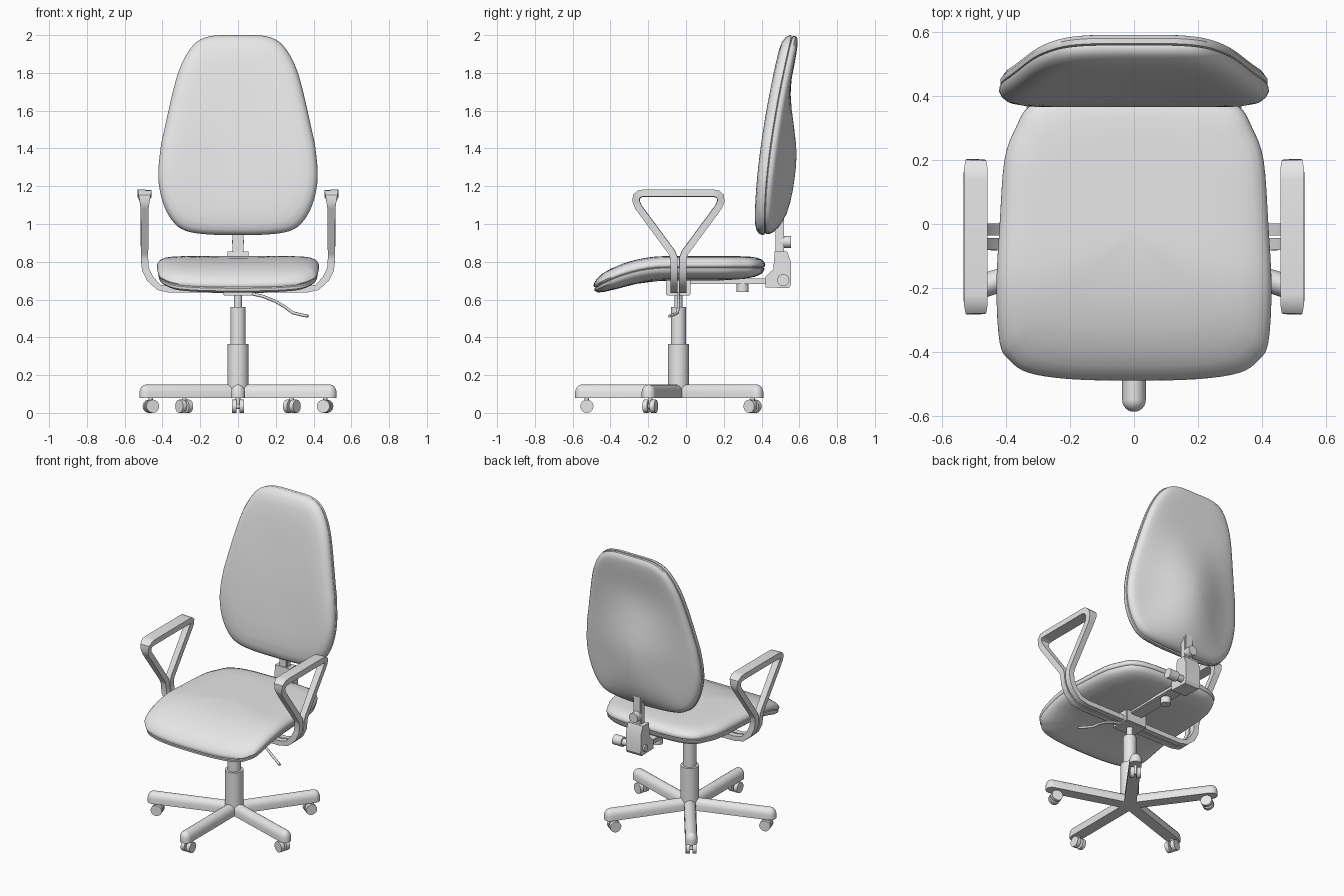
import bpy, bmesh, math
from mathutils import Vector, Matrix, Quaternion

cube = bpy.data.objects.get("Cube")
if cube:
    bpy.data.objects.remove(cube, do_unlink=True)

GREY = (0.8, 0.8, 0.8, 1)
mat = bpy.data.materials.new("plain_grey")
mat.use_nodes = True
mat.diffuse_color = GREY
mat.node_tree.nodes["Principled BSDF"].inputs["Base Color"].default_value = GREY
CY = -0.04  # column axis


def finish(name, bm, angle=40):
    bmesh.ops.recalc_face_normals(bm, faces=bm.faces)
    me = bpy.data.meshes.new(name)
    bm.to_mesh(me)
    bm.free()
    me.materials.append(mat)
    ob = bpy.data.objects.new(name, me)
    bpy.context.collection.objects.link(ob)
    bpy.ops.object.select_all(action='DESELECT')
    ob.select_set(True)
    bpy.context.view_layer.objects.active = ob
    bpy.ops.object.shade_smooth_by_angle(angle=math.radians(angle))
    return ob


def loft(name, rings, angle=40):
    """Skin a stack of equal-length closed rings and cap both ends."""
    bm = bmesh.new()
    vs = [[bm.verts.new(p) for p in ring] for ring in rings]
    n = len(vs[0])
    for a, b in zip(vs, vs[1:]):
        for i in range(n):
            j = (i + 1) % n
            bm.faces.new((a[i], a[j], b[j], b[i]))
    bm.faces.new(vs[0])
    bm.faces.new(vs[-1])
    return finish(name, bm, angle)


def cylinder(name, a, b, r, sides=24):
    a, b = Vector(a), Vector(b)
    turn = Vector((0, 0, 1)).rotation_difference(b - a).to_matrix().to_4x4()
    bm = bmesh.new()
    bmesh.ops.create_cone(bm, cap_ends=True, segments=sides, radius1=r, radius2=r,
                          depth=(b - a).length,
                          matrix=Matrix.Translation((a + b) / 2) @ turn)
    return finish(name, bm)


def box(name, lo, hi, bevel=0.006):
    lo, hi = Vector(lo), Vector(hi)
    bm = bmesh.new()
    bmesh.ops.create_cube(bm, size=1, matrix=Matrix.Translation((lo + hi) / 2)
                          @ Matrix.Diagonal((*(hi - lo), 1)))
    bmesh.ops.bevel(bm, geom=bm.edges[:], offset=bevel, segments=2, affect='EDGES')
    return finish(name, bm)


def outline(half, steps=4):
    """Mirror half an outline and round it with a Catmull-Rom spline."""
    pts = [Vector(p) for p in half] + [Vector((-x, y)) for x, y in half[-2:0:-1]]
    n, out = len(pts), []
    for i in range(n):
        p, q, r, s = (pts[(i + k) % n] for k in (-1, 0, 1, 2))
        for k in range(steps):
            t = k / steps
            out.append(0.5 * (2 * q + (r - p) * t + (2 * p - 5 * q + 4 * r - s) * t * t
                              + (3 * q - p - 3 * r + s) * t ** 3))
    return out


def cushion(name, half, centre, rings, place):
    shape = outline(half)
    return loft(name, [[place(u * s, centre + (v - centre) * s, d, s) for u, v in shape]
                       for s, d in rings], 50)


# Seat: upper cushion, seam groove and lower shell
def seat_place(x, y, d, s):
    t = max(0, (-0.1 - y) / 0.39)
    return (x, y, 0.787 - 0.11 * t * t + d)


seat_half = [(0, -.49), (.2, -.485), (.33, -.465), (.39, -.425), (.42, -.37), (.43, -.2),
             (.42, 0), (.405, .2), (.37, .3), (.325, .37), (.22, .41), (0, .42)]
seat_top = [(.05, .043), (.4, .043), (.65, .043), (.8, .041), (.9, .035), (.96, .024),
            (.99, .01), (1, -.004), (.99, -.014), (.97, -.017)]
seat_low = [(.97, -.017), (.99, -.02), (.985, -.035), (.95, -.052), (.88, -.066),
            (.75, -.078), (.5, -.085), (.25, -.087), (.05, -.087)]
cushion("seat", seat_half, -0.03, seat_top + seat_low[1:], seat_place)


# Backrest: front pad, seam groove and rear shell with a lumbar bulge
def back_place(x, z, d, s):
    t = max(0, (z - 1.05) / 0.95)
    y = 0.415 + 0.145 * t ** 1.6 + d
    if d > 0.004:
        fade = min(1, max(0, (1.8 - z) / 0.5))
        fade = fade * fade * (3 - 2 * fade)
        y += 0.1 * math.exp(-(x / 0.25) ** 2) * fade * (1 - s ** 4)
    return (x, y, z)


back_half = [(0, .942), (.16, .945), (.28, .965), (.35, 1.02), (.4, 1.12), (.422, 1.25),
             (.41, 1.4), (.39, 1.5), (.345, 1.7), (.31, 1.82), (.265, 1.91), (.21, 1.97),
             (.13, 1.997), (0, 2.0)]
back_front = [(.05, -.04), (.3, -.042), (.55, -.046), (.75, -.05), (.87, -.049),
              (.94, -.043), (.98, -.03), (1, -.012), (.995, 0), (.975, .003)]
back_rear = [(.99, .006), (.99, .022), (.965, .036), (.92, .043), (.85, .047), (.75, .05),
             (.62, .05), (.48, .05), (.35, .05), (.2, .05), (.05, .05)]
cushion("backrest", back_half, 1.4, back_front + back_rear, back_place)


# Armrests: one strip each, swept up from under the seat around the loop
def sweep(name, path, widths, thick, up):
    pts = [Vector(p) for p in path]
    rings, a, prev = [], Vector(up), None
    for i, p in enumerate(pts):
        t_in = (p - pts[max(i - 1, 0)]).normalized()
        t_out = (pts[min(i + 1, len(pts) - 1)] - p).normalized()
        t = (t_in + t_out).normalized()
        if prev:
            a = prev.rotation_difference(t) @ a
        prev = t
        mitre = t.dot(t_out if t_out.length else t_in)
        b = t.cross(a).normalized() * thick / mitre
        w = a.normalized() * widths[i]
        rings.append([p + w + b, p - w + b, p - w - b, p + w - b])
    return loft(name, rings, 35)


stem = [(.06, .652), (.36, .652), (.42, .665), (.465, .71), (.49, .76), (.495, .82)]
loop = [(.035, .85), (.212, 1.09), (.224, 1.12), (.222, 1.145), (.205, 1.16), (.18, 1.163)]
for side, label in ((1, "left"), (-1, "right")):
    half = [(side * x, CY - .023, z) for x, z in stem]
    half += [(side * .495, CY - y, z) for y, z in loop]
    path = half + [(x, 2 * CY - y, z) for x, y, z in reversed(half)]
    w = [.016] * 3 + [.019] * 4 + [.021, .026, .032, .037, .037]
    sweep(label + "_armrest", path, w + w[::-1], .0185, (0, 0, 1))

# Under-seat mechanism and gas column
box("mechanism", (-.08, CY - .065, .622), (.08, CY + .065, .71))
cylinder("piston", (0, CY, .54), (0, CY, .64), .021)
cylinder("column", (0, CY, .34), (0, CY, .56), .04)
cylinder("column_sleeve", (0, CY, .1), (0, CY, .365), .056, 32)

# Height lever
curve = bpy.data.curves.new("height_lever", 'CURVE')
curve.dimensions = '3D'
curve.bevel_depth = 0.008
curve.bevel_resolution = 2
curve.use_fill_caps = True
lever = [(.05, -.04, .635), (.13, -.04, .618), (.2, -.04, .59), (.25, -.04, .56),
         (.29, -.045, .53), (.33, -.065, .52), (.37, -.088, .512)]
spline = curve.splines.new('POLY')
spline.points.add(len(lever) - 1)
for point, co in zip(spline.points, lever):
    point.co = (*co, 1)
curve.materials.append(mat)
bpy.context.collection.objects.link(bpy.data.objects.new("height_lever", curve))

# Backrest support: arm, bracket, upright and knobs
box("support_arm", (-.045, 0, .682), (.045, .48, .712))
cylinder("tension_knob", (0, .3, .64), (0, .3, .7), .032)
profile = [(.42, .665), (.545, .66), (.557, .68), (.555, .80), (.535, .855), (.47, .855),
           (.462, .76), (.42, .72)]
loft("support_bracket", [[(x, y, z) for y, z in profile] for x in (-.055, .055)], 30)
box("support_upright", (-.03, .475, .8), (.03, .52, 1.12))
cylinder("height_knob", (0, .5, .905), (0, .557, .905), .032)
cylinder("tilt_shaft", (-.065, .515, .703), (.11, .515, .703), .022)
cylinder("tilt_knob", (.1, .515, .703), (.165, .515, .703), .032)

# Five-legged base with twin-wheel casters
section = [(0, .08), (0, .112), (.004, .127), (.012, .139), (.023, .147), (.033, .15)]
for i in range(5):
    turn = Matrix.Translation((0, CY, 0)) @ Matrix.Rotation(math.radians(72 * i - 90), 4, 'Z')
    rings = []
    for inset, z in section:
        r = .037 - inset
        ring = [(0, r), (0, -r)]
        for k in range(13):
            a = math.radians(-90 + 15 * k)
            ring.append((.51 + r * math.cos(a), r * math.sin(a)))
        rings.append([turn @ Vector((x, y, z)) for x, y in ring])
    loft(f"base_leg_{i + 1}", rings)
    cylinder(f"caster_stem_{i + 1}", turn @ Vector((.485, 0, .03)),
             turn @ Vector((.485, 0, .09)), .012, 12)
    for y in (-.02, .02):
        cylinder(f"caster_wheel_{i + 1}", turn @ Vector((.485, y - .013, .035)),
                 turn @ Vector((.485, y + .013, .035)), .035, 20)
    cylinder(f"caster_axle_{i + 1}", turn @ Vector((.485, -.02, .035)),
             turn @ Vector((.485, .02, .035)), .014, 12)
